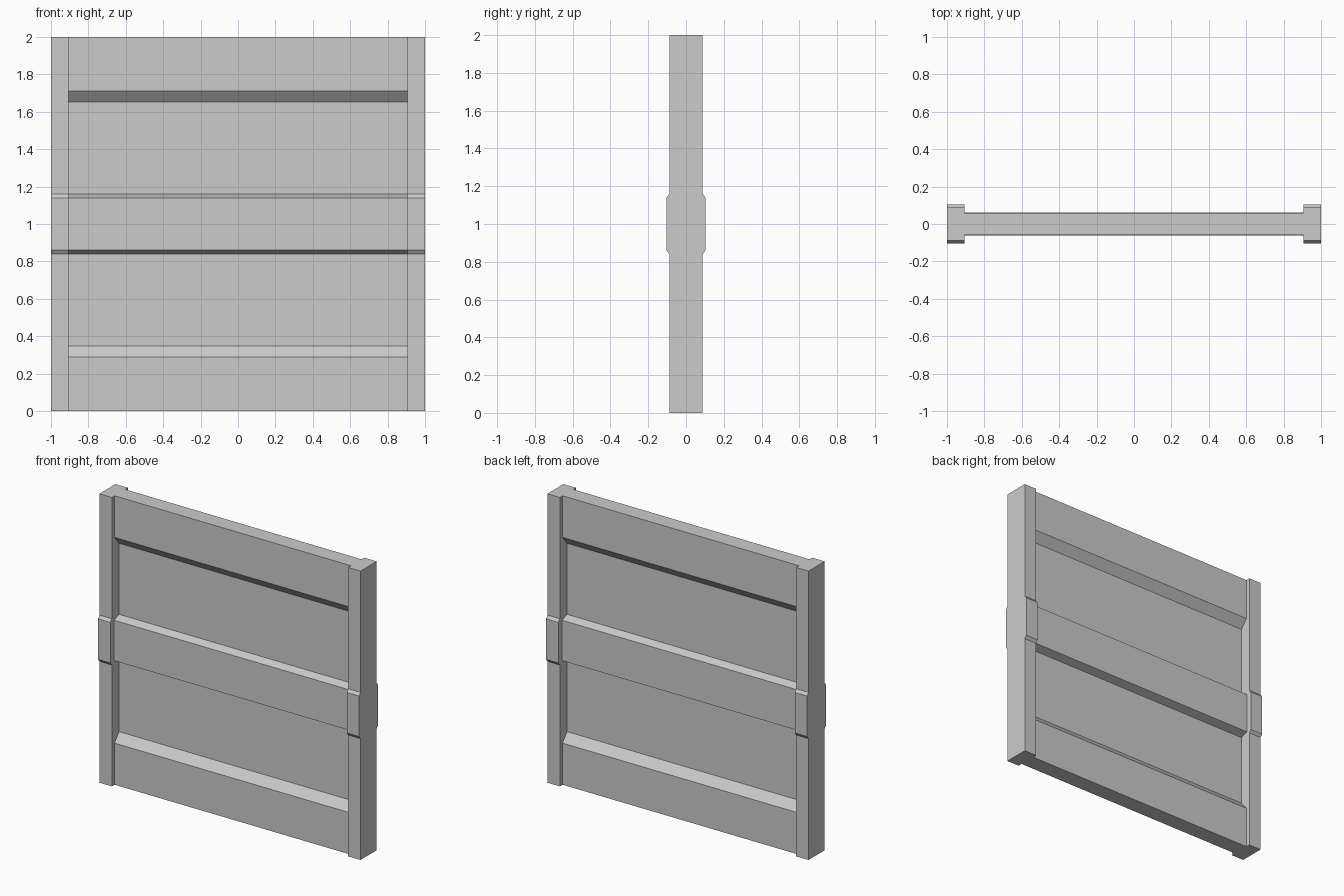
import bpy
import bmesh

if "Cube" in bpy.data.objects:
    bpy.data.objects.remove(bpy.data.objects["Cube"])


def extrude_profile(name, half, x0, x1):
    """Mirror a (half depth, z) profile across y = 0 and extrude it along x."""
    outline = [(-y, z) for y, z in half] + [(y, z) for y, z in reversed(half)]
    bm = bmesh.new()
    face = bm.faces.new([bm.verts.new((x0, y, z)) for y, z in outline])
    ext = bmesh.ops.extrude_face_region(bm, geom=[face])
    verts = [g for g in ext["geom"] if isinstance(g, bmesh.types.BMVert)]
    bmesh.ops.translate(bm, verts=verts, vec=(x1 - x0, 0, 0))
    bmesh.ops.recalc_face_normals(bm, faces=bm.faces)
    mesh = bpy.data.meshes.new(name)
    bm.to_mesh(mesh)
    bm.free()
    obj = bpy.data.objects.new(name, mesh)
    bpy.context.collection.objects.link(obj)
    return obj


def symmetric(lower):
    """Complete a profile by reflecting its lower half about z = 1."""
    return lower + [(y, 2 - z) for y, z in reversed(lower)]


POST_X = 0.905

# Wall panel: thick rails at top and bottom, raised middle band, recesses between
rail, recess, band = 0.058, 0.008, 0.062
extrude_profile("wall_panel", symmetric([
    (rail, 0), (rail, 0.288), (recess, 0.348), (recess, 0.84), (band, 0.86)]),
    -POST_X, POST_X)

# Side posts with a chamfered thickening at mid height
post = symmetric([(0.088, 0), (0.088, 0.84), (0.103, 0.86)])
extrude_profile("left_post", post, -1, -POST_X)
extrude_profile("right_post", post, POST_X, 1)
